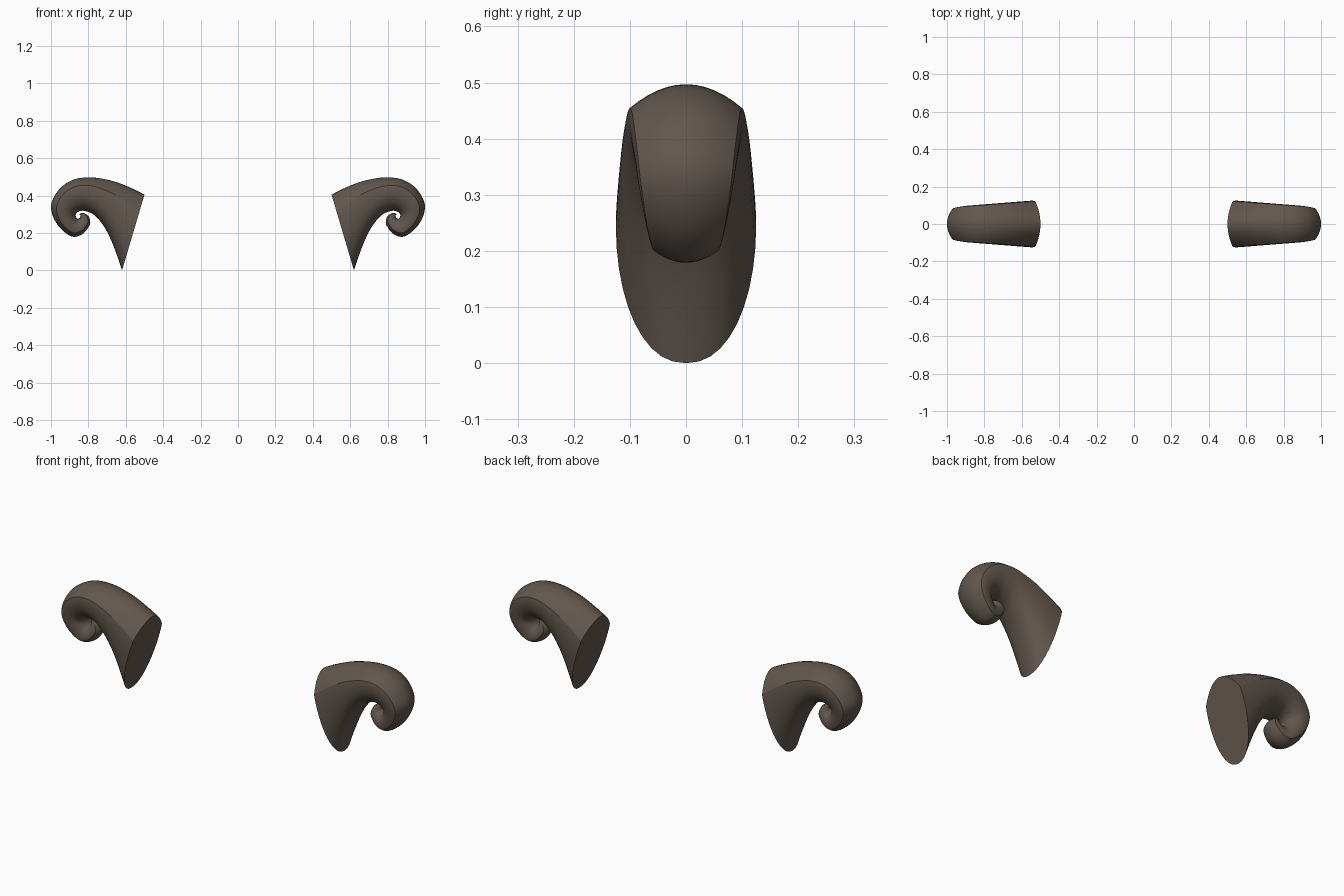
import bpy, bmesh, math
from mathutils import Vector

if "Cube" in bpy.data.objects:
    bpy.data.objects.remove(bpy.data.objects["Cube"])

# Outer and inner edge of the curling horn in the x-z plane, and half width in y
OUTER = [(.50,.405),(.57,.44),(.65,.472),(.73,.491),(.80,.497),(.875,.487),(.94,.45),(.983,.395),(1.0,.34),
         (.985,.278),(.945,.22),(.885,.18),(.83,.195),(.797,.235),(.79,.262),(.80,.29),(.822,.306)]
INNER = [(.62,0),(.645,.075),(.68,.165),(.72,.24),(.77,.297),(.82,.318),(.85,.315),(.865,.304),(.868,.296),
         (.867,.288),(.862,.28),(.858,.276),(.852,.277),(.846,.281),(.844,.285),(.843,.29),(.842,.294)]
WIDTH = [.125,.121,.116,.111,.106,.101,.096,.09,.085,.078,.07,.061,.054,.048,.043,.036,.025]
STEPS = 5

def smooth_path(points):
    """Catmull-Rom curve through the points."""
    p = [Vector(q) for q in points]
    p = [2 * p[0] - p[1]] + p + [2 * p[-1] - p[-2]]
    out = []
    for i in range(1, len(p) - 2):
        a, b, c, d = p[i - 1:i + 3]
        for k in range(STEPS):
            t = k / STEPS
            out.append(0.5 * (2 * b + (c - a) * t + (2 * a - 5 * b + 4 * c - d) * t * t
                              + (3 * b - a - 3 * c + d) * t ** 3))
    return out + [p[-2]]

# Cross-section: (fraction from outer to inner edge, half-width factor)
CROWN = 6
half = [(.22 * (k / CROWN) ** 2, .96 * k / CROWN) for k in range(CROWN + 1)]
half += [(.28, .985), (.34, .997)]
half += [(.4 + .6 * math.sin(a), max(math.cos(a), 0) ** .9)
         for a in (math.radians(9 * k) for k in range(10))]
section = half + [(1, 0)] + [(t, -y) for t, y in reversed(half[1:])]
N = len(section)
CREASES = {CROWN, N - CROWN}

material = bpy.data.materials.new("dark brown horn")
material.diffuse_color = (.122, .095, .076, 1)
material.use_nodes = True
material.node_tree.nodes["Principled BSDF"].inputs["Base Color"].default_value = material.diffuse_color

def make_horn(name, side):
    bm = bmesh.new()
    outer, inner = smooth_path(OUTER), smooth_path(INNER)
    width = [v.x for v in smooth_path([(w, 0) for w in WIDTH])]
    rings = []
    for o, i, w in zip(outer, inner, width):
        ring = []
        for t, y in section:
            q = o.lerp(i, t)
            ring.append(bm.verts.new((side * q.x, y * w, q.y)))
        rings.append(ring)
    # rounded tip: shrinking rings pushed along the path
    mid = (outer[-1] + inner[-1]) / 2
    push = Vector((.012, .004))
    for a in (30, 60, 80):
        s, c = math.sin(math.radians(a)), math.cos(math.radians(a))
        ring = []
        for t, y in section:
            q = mid + (outer[-1].lerp(inner[-1], t) - mid) * c + push * s
            ring.append(bm.verts.new((side * q.x, y * width[-1] * c, q.y)))
        rings.append(ring)
    for a, b in zip(rings, rings[1:]):
        for j in range(N):
            k = (j + 1) % N
            bm.faces.new((a[j], a[k], b[k], b[j]))
    bm.faces.new(rings[-1])
    base = bm.faces.new(rings[0])
    bmesh.ops.recalc_face_normals(bm, faces=bm.faces)
    for f in bm.faces:
        f.smooth = True
    # crisp edge around the flat base and along the two ridges
    for e in base.edges:
        e.smooth = False
    for a, b in zip(rings, rings[1:]):
        for j in CREASES:
            bm.edges.get((a[j], b[j])).smooth = False
    mesh = bpy.data.meshes.new(name)
    bm.to_mesh(mesh)
    bm.free()
    mesh.materials.append(material)
    obj = bpy.data.objects.new(name, mesh)
    bpy.context.collection.objects.link(obj)

make_horn("right_horn", 1)
make_horn("left_horn", -1)
